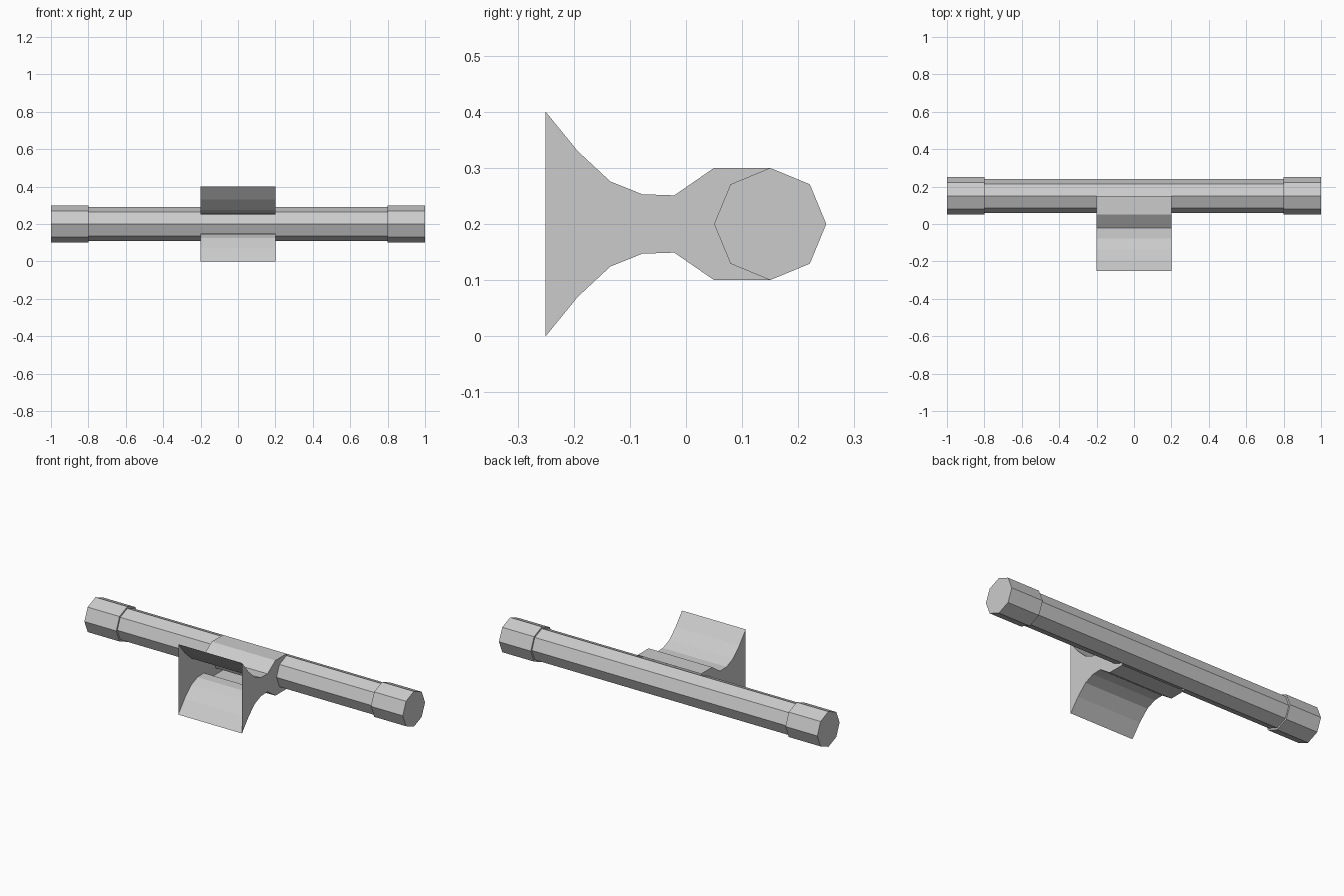
import bpy
from math import pi

if "Cube" in bpy.data.objects:
    bpy.data.objects.remove(bpy.data.objects["Cube"])

AXIS_Y, AXIS_Z = 0.15, 0.2


def rod(name, x0, x1, radius):
    bpy.ops.mesh.primitive_cylinder_add(
        vertices=8, radius=radius, depth=x1 - x0,
        location=((x0 + x1) / 2, AXIS_Y, AXIS_Z), rotation=(0, pi / 2, 0))
    bpy.context.object.name = name


# Octagonal bar with a thicker collar at each end
rod("bar", -0.8, 0.8, 0.09)
rod("left_end_cap", -1.0, -0.8, 0.1)
rod("right_end_cap", 0.8, 1.0, 0.1)

# Flared bracket: hollow shell, open at the front and where it meets the bar
# (y, half height) from the flared mouth back to the bar
profile = [(-0.25, 0.2), (-0.193, 0.13), (-0.135, 0.076), (-0.078, 0.053),
           (-0.021, 0.051), (0.05, 0.1), (0.15, 0.1)]
verts = [(x, y, AXIS_Z + s * h)
         for y, h in profile
         for x, s in ((-0.2, -1), (0.2, -1), (0.2, 1), (-0.2, 1))]
faces = [(4 * i + k, 4 * i + (k + 1) % 4, 4 * i + 4 + (k + 1) % 4, 4 * i + 4 + k)
         for i in range(len(profile) - 1) for k in range(4)]
mesh = bpy.data.meshes.new("bracket")
mesh.from_pydata(verts, [], faces)
mesh.update()
bpy.context.collection.objects.link(bpy.data.objects.new("bracket", mesh))
